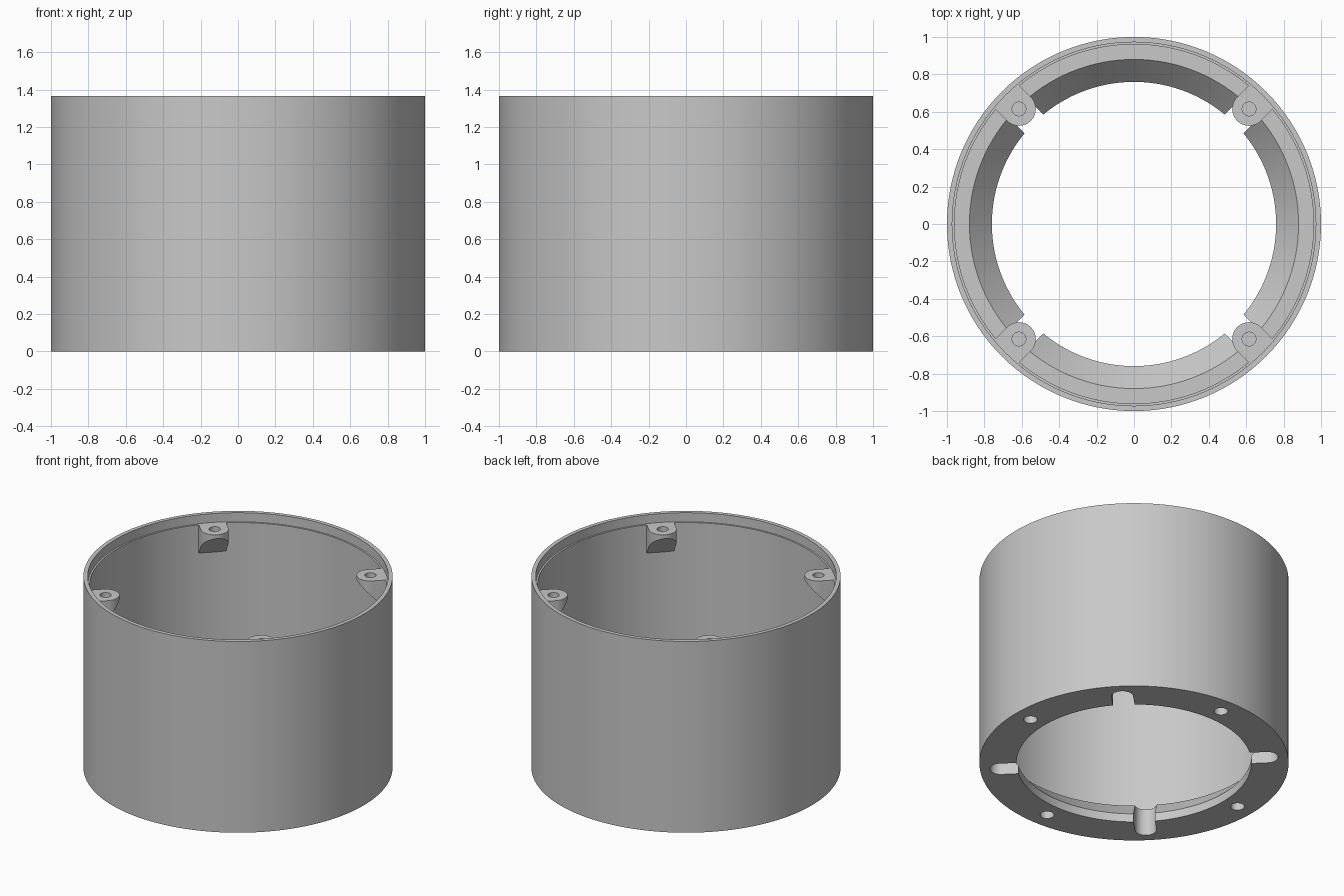
import bpy, bmesh, math
from mathutils import Matrix, Vector

if "Cube" in bpy.data.objects:
    bpy.data.objects.remove(bpy.data.objects["Cube"], do_unlink=True)

SEGMENTS = 128
HEIGHT, LEDGE, FLOOR = 1.365, 1.30, 0.19

grey = bpy.data.materials.new("plain_grey")
grey.use_nodes = True
colour = (0.58, 0.58, 0.58, 1)
grey.diffuse_color = colour
grey.node_tree.nodes["Principled BSDF"].inputs["Base Color"].default_value = colour


def make_object(name, bm):
    bmesh.ops.recalc_face_normals(bm, faces=bm.faces)
    mesh = bpy.data.meshes.new(name)
    bm.to_mesh(mesh)
    bm.free()
    mesh.materials.append(grey)
    obj = bpy.data.objects.new(name, mesh)
    bpy.context.collection.objects.link(obj)
    return obj


def lathe(name, profile):
    """Revolve a closed (radius, height) outline around z."""
    bm = bmesh.new()
    rings = []
    for i in range(SEGMENTS):
        a = math.tau * i / SEGMENTS
        rings.append([bm.verts.new((r * math.cos(a), r * math.sin(a), z)) for r, z in profile])
    for i, ring in enumerate(rings):
        following = rings[(i + 1) % SEGMENTS]
        for j in range(len(profile)):
            k = (j + 1) % len(profile)
            bm.faces.new((ring[j], following[j], following[k], ring[k]))
    return make_object(name, bm)


def d_prism(name, angle, centre, radius, straight_end, bottom, top):
    """Round-ended block along a radial line; bottom is a function of radial distance."""
    side = 1 if centre > straight_end else -1
    outline = [(straight_end, -side * radius)]
    for i in range(25):
        a = math.pi * (i / 24 - 0.5)
        outline.append((centre + side * radius * math.cos(a), side * radius * math.sin(a)))
    outline.append((straight_end, side * radius))
    bm = bmesh.new()
    low = [bm.verts.new((x, y, bottom(x))) for x, y in outline]
    high = [bm.verts.new((x, y, top)) for x, y in outline]
    bm.faces.new(low)
    bm.faces.new(high)
    for i in range(len(outline)):
        k = (i + 1) % len(outline)
        bm.faces.new((low[i], low[k], high[k], high[i]))
    bm.transform(Matrix.Rotation(angle, 4, 'Z'))
    return make_object(name, bm)


def peg(name, angle, distance, radius, low, high):
    """Upright cylinder cutter at a polar position."""
    bm = bmesh.new()
    place = Vector((distance * math.cos(angle), distance * math.sin(angle), (low + high) / 2))
    bmesh.ops.create_cone(bm, cap_ends=True, segments=32, radius1=radius, radius2=radius,
                          depth=high - low, matrix=Matrix.Translation(place))
    return make_object(name, bm)


def cut(target, cutters):
    for cutter in cutters:
        cutter.hide_render = True
        mod = target.modifiers.new("cut", 'BOOLEAN')
        mod.operation, mod.solver, mod.object = 'DIFFERENCE', 'EXACT', cutter
    bpy.context.view_layer.update()
    result = bpy.data.meshes.new_from_object(target.evaluated_get(bpy.context.evaluated_depsgraph_get()))
    target.modifiers.clear()
    target.data = result
    for cutter in cutters:
        bpy.data.objects.remove(cutter, do_unlink=True)


def smooth(obj):
    bpy.ops.object.select_all(action='DESELECT')
    obj.select_set(True)
    bpy.context.view_layer.objects.active = obj
    bpy.ops.object.shade_smooth_by_angle(angle=math.radians(30))


# Housing: outer wall, stepped lip, flat floor ring and funnel-shaped opening
housing = lathe("housing", [
    (0.76, 0), (1, 0), (1, HEIGHT), (0.972, HEIGHT), (0.972, LEDGE),
    (0.96, LEDGE), (0.96, FLOOR), (0.88, FLOOR), (0.76, 0.06)])

# Diagonal slots through the floor and blind holes underneath
cutters = []
for i in range(4):
    square = i * math.pi / 2
    cutters.append(d_prism("slot_cutter", square + math.pi / 4, 0.865, 0.07, 0.6,
                           lambda r: -0.1, 0.4))
    cutters.append(peg("hole_cutter", square, 0.875, 0.045, -0.1, 0.12))
cut(housing, cutters)
smooth(housing)

# Screw bosses with sloping undersides, level with the ledge
for i, corner in enumerate(("back_left", "back_right", "front_right", "front_left")):
    angle = math.pi / 4 + i * math.pi / 2
    boss = d_prism("screw_boss_" + corner, angle, 0.87, 0.09, 0.98,
                   lambda r: LEDGE - 0.025 - (r - 0.78), LEDGE + 0.002)
    cut(boss, [peg("screw_cutter", angle, 0.87, 0.037, LEDGE - 0.06, LEDGE + 0.1)])
    smooth(boss)
